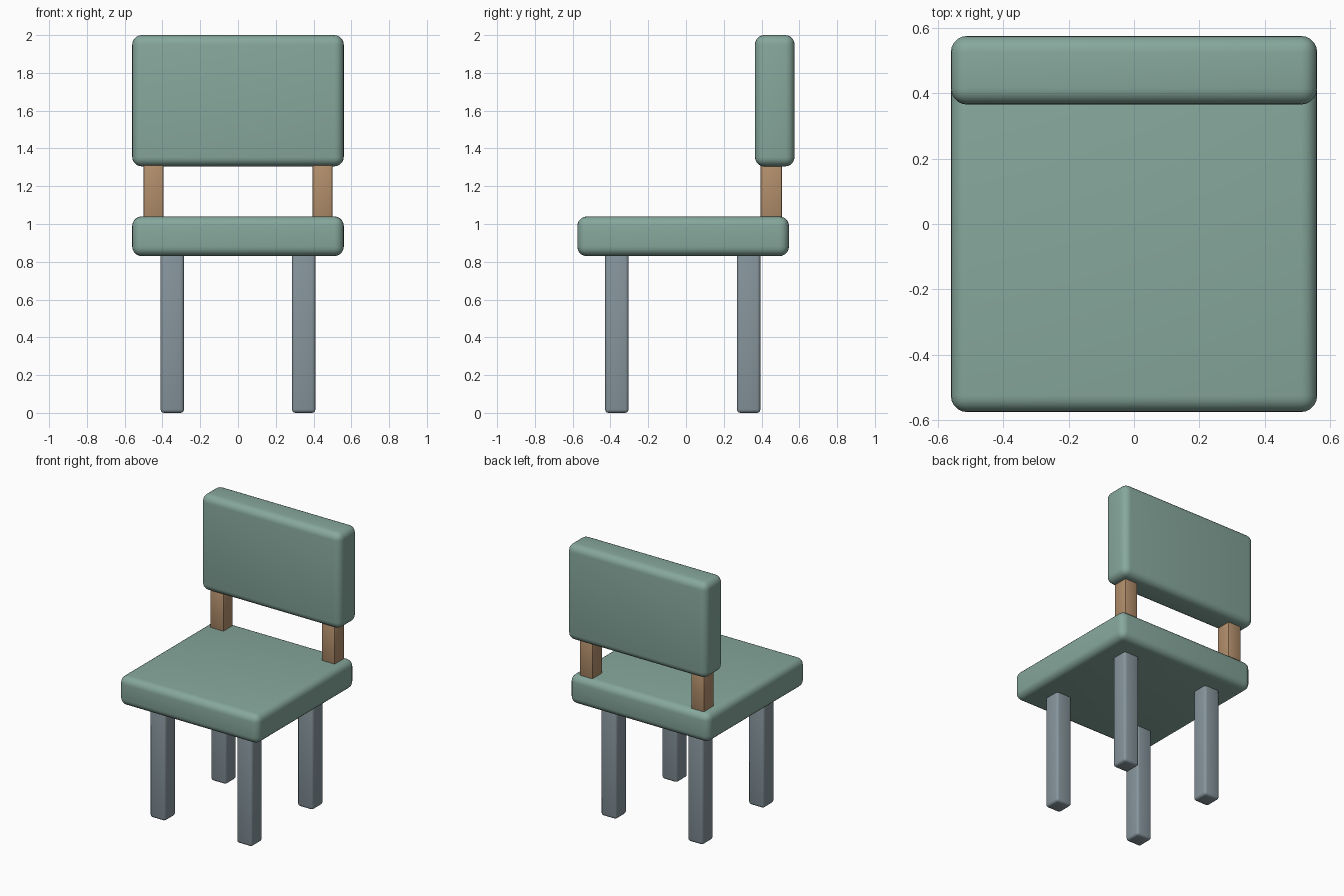
import bpy
import math

cube = bpy.data.objects.get("Cube")
if cube:
    bpy.data.objects.remove(cube, do_unlink=True)


def make_material(name, color):
    mat = bpy.data.materials.new(name)
    mat.use_nodes = True
    mat.diffuse_color = (*color, 1)
    mat.node_tree.nodes["Principled BSDF"].inputs["Base Color"].default_value = (*color, 1)
    return mat


def rounded_box(name, low, high, radius, segments, mat):
    """Box between two corners with rounded edges."""
    center = [(a + b) / 2 for a, b in zip(low, high)]
    bpy.ops.mesh.primitive_cube_add(size=1, location=center)
    obj = bpy.context.object
    obj.name = name
    obj.scale = [b - a for a, b in zip(low, high)]
    bpy.ops.object.transform_apply(location=False, rotation=False, scale=True)
    bevel = obj.modifiers.new("rounding", 'BEVEL')
    bevel.width = radius
    bevel.segments = segments
    bpy.ops.object.modifier_apply(modifier=bevel.name)
    bpy.ops.object.shade_smooth_by_angle(angle=math.radians(35))
    obj.data.materials.append(mat)
    return obj


green = make_material("sage green fabric", (0.24, 0.39, 0.335))
wood = make_material("brown wood", (0.45, 0.275, 0.15))
metal = make_material("blue grey metal", (0.24, 0.30, 0.335))

# Cushions
rounded_box("seat", (-0.56, -0.575, 0.83), (0.56, 0.545, 1.04), 0.05, 5, green)
rounded_box("backrest", (-0.56, 0.365, 1.305), (0.56, 0.575, 2.0), 0.05, 5, green)

# Mirrored supports and legs
for side, sign in (("left", 1), ("right", -1)):
    x = 0.447 * sign
    rounded_box(f"{side}_back_post", (x - 0.053, 0.395, 1.02), (x + 0.053, 0.508, 1.33),
                0.008, 2, wood)
    x = 0.348 * sign
    for place, y in (("front", -0.366), ("back", 0.332)):
        rounded_box(f"{place}_{side}_leg", (x - 0.062, y - 0.062, 0), (x + 0.062, y + 0.062, 0.85),
                    0.018, 3, metal)
